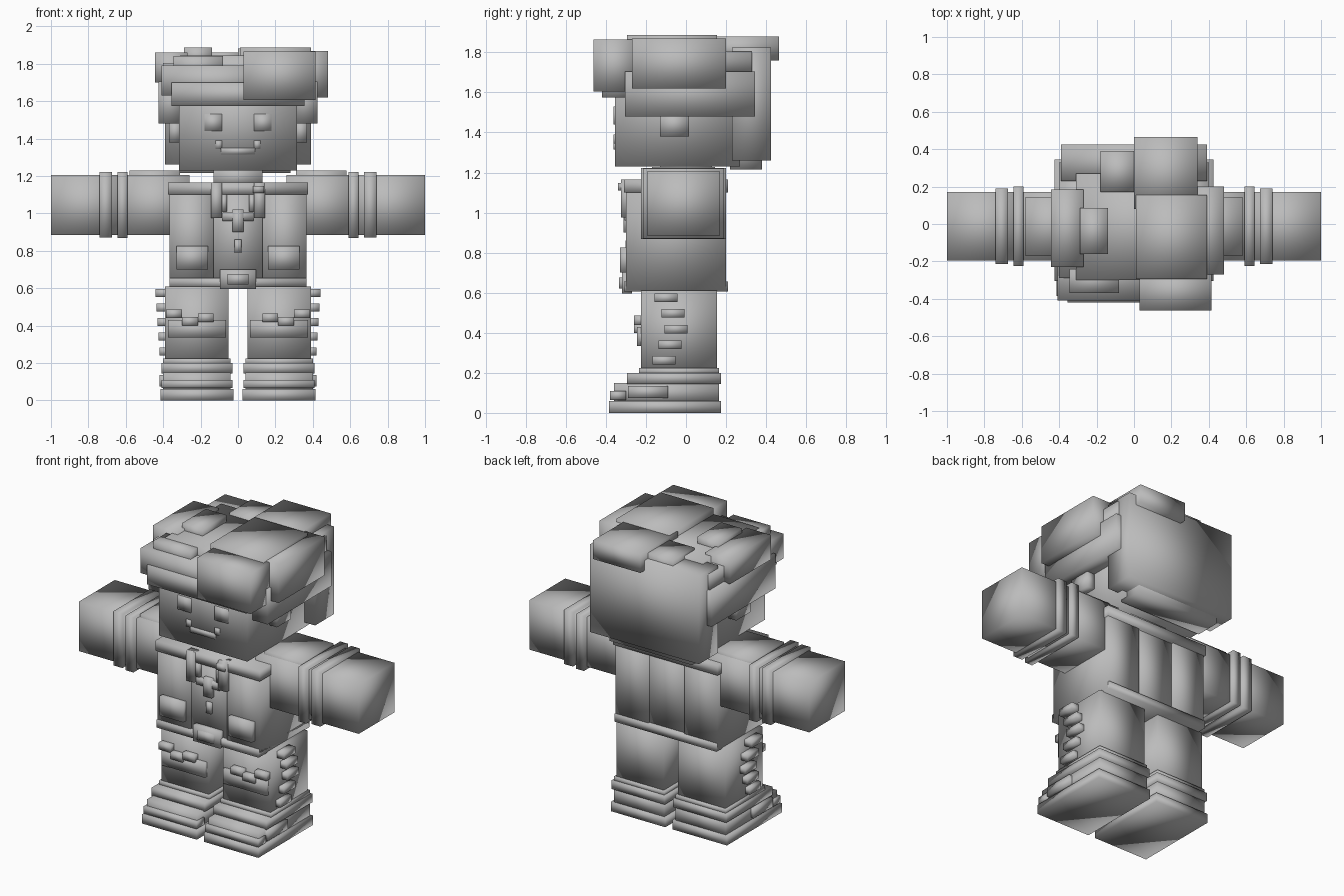
import bpy
import bmesh
from mathutils import Vector

default_cube = bpy.data.objects.get("Cube")
if default_cube:
    bpy.data.objects.remove(default_cube, do_unlink=True)

# Single plain grey finish
grey = bpy.data.materials.new("plain_grey")
grey.use_nodes = True
grey_colour = (.5, .5, .5, 1)
grey.diffuse_color = grey_colour
grey.node_tree.nodes["Principled BSDF"].inputs["Base Color"].default_value = grey_colour


def box(name, x, y, z):
    """Softly shaded block spanning the given (low, high) ranges."""
    ranges = (x, y, z)
    bm = bmesh.new()
    bmesh.ops.create_cube(bm, size=1)
    bmesh.ops.scale(bm, vec=Vector([high - low for low, high in ranges]), verts=bm.verts)
    for face in bm.faces:
        face.smooth = True
    mesh = bpy.data.meshes.new(name)
    bm.to_mesh(mesh)
    bm.free()
    mesh.materials.append(grey)
    part = bpy.data.objects.new(name, mesh)
    part.location = [(low + high) / 2 for low, high in ranges]
    bpy.context.collection.objects.link(part)


def pair(name, x, y, z):
    """The same block on the left (+x) and right (-x) sides."""
    low, high = x
    box("left_" + name, x, y, z)
    box("right_" + name, (-high, -low), y, z)


def centred(half):
    """Range of equal reach to both sides of the middle."""
    return (-half, half)


def grow(extent, amount):
    """Range widened by the same amount at both ends."""
    low, high = extent
    return (low - amount, high + amount)


def raised(surface, height):
    """Depth range of a detail standing out in front of a surface."""
    return (surface[0] - height, surface[0] + .03)


# Main masses that the details are fitted to
leg_x, leg_y = (.05, .39), (-.225, .155)
torso_y, torso_z = (-.3, .2), (.61, 1.16)
arm_y, arm_z = (-.195, .17), (.885, 1.205)
head_y = (-.355, .27)

# Boots, each layer a little wider than the leg
sole_x = grow(leg_x, .025)
band_x = grow(leg_x, .02)
pair("boot_sole", x=sole_x, y=(-.385, .175), z=(0, .06))
pair("boot_foot", x=grow(leg_x, .01), y=(-.36, .165), z=(.05, .15))
pair("boot_toe_band", x=band_x, y=(-.38, -.3), z=(.065, .11))
pair("boot_ankle_band", x=band_x, y=(-.295, .175), z=(.145, .2))
pair("boot_cuff", x=grow(leg_x, .01), y=grow(leg_y, .01), z=(.19, .225))
pair("boot_buckle", x=(.36, .42), y=(-.29, -.09), z=(.075, .135))

# Legs with stitched knee patches
pair("leg", x=leg_x, y=leg_y, z=(.2, .61))
pair("knee_patch", x=grow(leg_x, -.015), y=raised(leg_y, .02), z=(.335, .43))
for i, low in enumerate((.42, .4, .44)):
    start = .13 + .085 * i
    pair("knee_stitch_" + str(i), x=(start, start + .085),
         y=raised(leg_y, .035), z=(low, low + .045))

# Row of studs down the outside of each leg
for i, middle in enumerate((-.1, -.065, -.05, -.08, -.11)):
    low = .553 - .078 * i
    pair("leg_stud_" + str(i), x=(.36, .44 - .005 * i),
         y=grow((middle, middle), .058), z=(low, low + .043))

# Torso, open coat and belt
shirt_half, coat_half = .13, .365
shirt_y = grow(torso_y, -.012)
band_y = grow(torso_y, .01)
box("shirt", x=centred(shirt_half), y=shirt_y, z=torso_z)
pair("coat_panel", x=(shirt_half, coat_half), y=torso_y, z=torso_z)
box("collar", x=grow(centred(coat_half), .008), y=band_y, z=(1.1, 1.165))
box("belt", x=centred(coat_half), y=band_y, z=(.605, .655))
box("belt_buckle", x=centred(.096), y=raised(torso_y, .02), z=(.595, .7))
box("belt_buckle_pin", x=centred(.057), y=raised(torso_y, .035), z=(.62, .675))
pair("coat_pocket", x=(.16, .33), y=raised(torso_y, .03), z=(.7, .825))
pair("coat_lapel", x=(.086, .145), y=raised(torso_y, .025), z=(.975, 1.165))
pair("inner_lapel", x=(.06, .09), y=raised(torso_y, .01), z=(1.01, 1.1))
box("collar_clasp", x=(.08, .14), y=raised(torso_y, .04), z=(1.11, 1.147))

# Pendant and button on the shirt
box("pendant_bar", x=centred(.083), y=raised(shirt_y, .02), z=(.96, 1.005))
box("pendant_stem", x=centred(.03), y=raised(shirt_y, .025), z=(.9, 1.02))
box("shirt_button", x=centred(.018), y=raised(shirt_y, .015), z=(.79, .86))

# Arms held straight out, with double cuffs
pair("sleeve", x=(.26, .62), y=arm_y, z=arm_z)
pair("shoulder_patch", x=(.31, .58), y=grow(arm_y, -.025), z=(1.15, 1.228))
pair("upper_cuff", x=(.59, .645), y=grow(arm_y, .03), z=grow(arm_z, .017))
pair("lower_cuff", x=(.675, .74), y=grow(arm_y, .02), z=grow(arm_z, .015))
pair("hand", x=(.61, 1), y=arm_y, z=arm_z)

# Head and face
face_relief = raised(head_y, .007)
box("neck", x=centred(shirt_half), y=centred(.13), z=(1.14, 1.25))
box("head", x=centred(.316), y=head_y, z=(1.23, 1.75))
pair("ear", x=(.3, .37), y=(-.13, .015), z=(1.38, 1.5))
pair("eye", x=(.085, .18), y=face_relief, z=(1.44, 1.53))
box("mouth", x=centred(.09), y=face_relief, z=(1.315, 1.35))
pair("mouth_corner", x=(.085, .12), y=face_relief, z=(1.345, 1.39))

# Hair sides and back
pair("side_hair", x=(.29, .425), y=(-.305, .345), z=(1.48, 1.705))
pair("upper_side_hair", x=(.2, .4), y=(-.29, .33), z=(1.69, 1.805))
box("back_hair", x=centred(.39), y=(.23, .425), z=(1.26, 1.825))
box("nape_hair", x=(-.31, .28), y=(.22, .38), z=(1.215, 1.4))

# Fringe
box("lower_fringe", x=centred(.355), y=(-.42, -.25), z=(1.575, 1.7))
box("upper_fringe", x=(-.41, .2), y=(-.41, -.15), z=(1.63, 1.79))
box("fringe_lock", x=(-.345, -.08), y=(-.37, -.24), z=(1.74, 1.84))
box("front_tuft", x=(.03, .415), y=(-.463, -.25), z=(1.605, 1.865))

# Crown of uneven locks
box("crown", x=(-.31, .33), y=(-.3, .27), z=(1.7, 1.845))
box("crown_left_lock", x=(.01, .39), y=(-.295, .155), z=(1.72, 1.887))
box("left_tuft", x=(.3, .48), y=(-.27, .2), z=(1.62, 1.868))
box("back_tuft", x=(0, .34), y=(.08, .465), z=(1.76, 1.88))
box("back_small_lock", x=(-.18, .02), y=(.17, .39), z=(1.77, 1.86))
box("right_tuft", x=(-.445, -.27), y=(-.23, .185), z=(1.7, 1.86))
box("crown_small_lock", x=(-.29, -.14), y=(-.16, .085), z=(1.8, 1.887))
